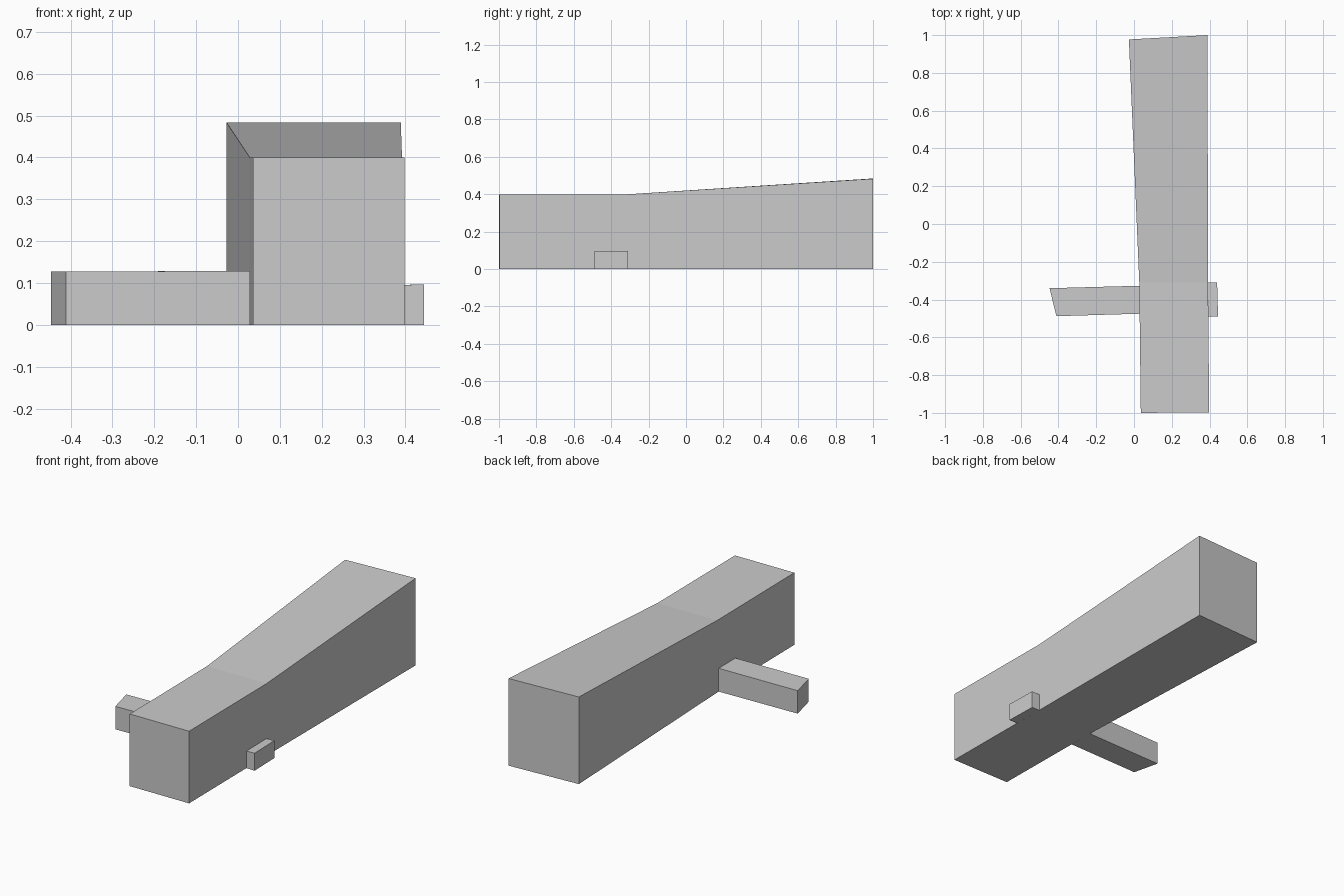
import bpy
import bmesh

cube = bpy.data.objects.get("Cube")
if cube:
    bpy.data.objects.remove(cube, do_unlink=True)

grey = bpy.data.materials.new("plain grey")
grey.use_nodes = True
colour = (0.6, 0.6, 0.6, 1)
grey.diffuse_color = colour
grey.node_tree.nodes["Principled BSDF"].inputs["Base Color"].default_value = colour


def loft(name, sections):
    """Build a closed solid by joining matching rings of corner points."""
    bm = bmesh.new()
    rings = [[bm.verts.new(p) for p in ring] for ring in sections]
    for a, b in zip(rings, rings[1:]):
        for i in range(len(a)):
            j = (i + 1) % len(a)
            bm.faces.new((a[i], a[j], b[j], b[i]))
    bm.faces.new(rings[0])
    bm.faces.new(rings[-1])
    bmesh.ops.recalc_face_normals(bm, faces=bm.faces)
    mesh = bpy.data.meshes.new(name)
    bm.to_mesh(mesh)
    bm.free()
    mesh.materials.append(grey)
    obj = bpy.data.objects.new(name, mesh)
    bpy.context.collection.objects.link(obj)
    return obj


def upright(left, right, top):
    """Upright rectangular section between two ground points (x, y)."""
    return [(*left, 0), (*right, 0), (*right, top), (*left, top)]


# Long main hall: level at the front, rising and widening to the back
loft("main_hall", [
    upright((0.036, -1.0), (0.398, -0.997), 0.40),
    upright((0.028, -0.31), (0.392, -0.31), 0.40),
    upright((-0.027, 0.977), (0.389, 1.0), 0.483),
])

# Low side wing with a slanted outer end
loft("side_wing", [
    upright((-0.447, -0.34), (-0.411, -0.488), 0.127),
    upright((0.029, -0.327), (0.029, -0.475), 0.129),
])

# Small porch on the opposite wall
loft("side_porch", [
    upright((0.392, -0.309), (0.394, -0.489), 0.095),
    upright((0.440, -0.31), (0.445, -0.49), 0.097),
])
